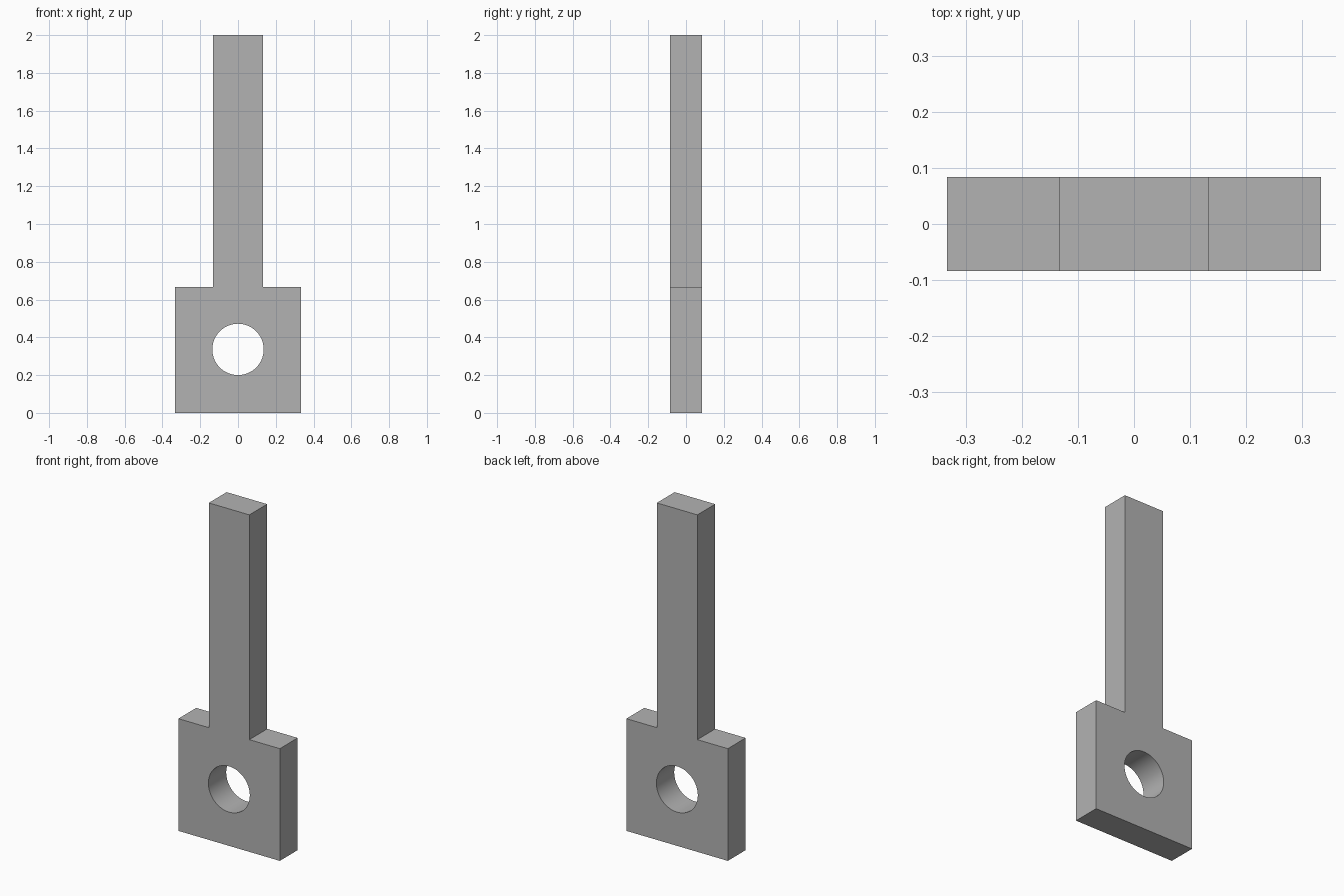
import bpy
import bmesh
from math import pi

DEPTH = 0.167        # thickness along y
HEAD = 0.333         # half width of the square plate
STEM = 0.133         # half width of the stem
HOLE = 0.136         # hole radius
TOP = 2.0

cube = bpy.data.objects.get("Cube")
if cube:
    bpy.data.objects.remove(cube, do_unlink=True)

grey = bpy.data.materials.new("plain grey")
grey.use_nodes = True
colour = (0.45, 0.45, 0.45, 1)
grey.diffuse_color = colour
grey.node_tree.nodes["Principled BSDF"].inputs["Base Color"].default_value = colour

# Plate and stem: half outline mirrored, then extruded in y
right = [(HEAD, 0), (HEAD, 2 * HEAD), (STEM, 2 * HEAD), (STEM, TOP)]
outline = right + [(-x, z) for x, z in reversed(right)]
bm = bmesh.new()
face = bm.faces.new([bm.verts.new((x, -DEPTH / 2, z)) for x, z in outline])
new = bmesh.ops.extrude_face_region(bm, geom=[face])["geom"]
bmesh.ops.translate(bm, vec=(0, DEPTH, 0),
                    verts=[v for v in new if isinstance(v, bmesh.types.BMVert)])
bmesh.ops.recalc_face_normals(bm, faces=bm.faces)
mesh = bpy.data.meshes.new("plate_with_stem")
bm.to_mesh(mesh)
bm.free()
mesh.materials.append(grey)
body = bpy.data.objects.new("plate_with_stem", mesh)
bpy.context.collection.objects.link(body)

# Round hole through the middle of the plate
bpy.ops.mesh.primitive_cylinder_add(vertices=64, radius=HOLE, depth=1,
                                    location=(0, 0, HEAD + 0.003), rotation=(pi / 2, 0, 0))
cutter = bpy.context.object
cutter.name = "hole_cutter"
cutter.hide_render = True
cutter.data.materials.append(grey)
cut = body.modifiers.new("hole", "BOOLEAN")
cut.operation = "DIFFERENCE"
cut.solver = "EXACT"
cut.object = cutter

# Apply the cut, drop the cutter, and smooth the hole wall
bpy.ops.object.select_all(action="DESELECT")
body.select_set(True)
bpy.context.view_layer.objects.active = body
bpy.ops.object.modifier_apply(modifier=cut.name)
bpy.data.objects.remove(cutter, do_unlink=True)
bpy.ops.object.shade_smooth_by_angle(angle=pi / 6)
